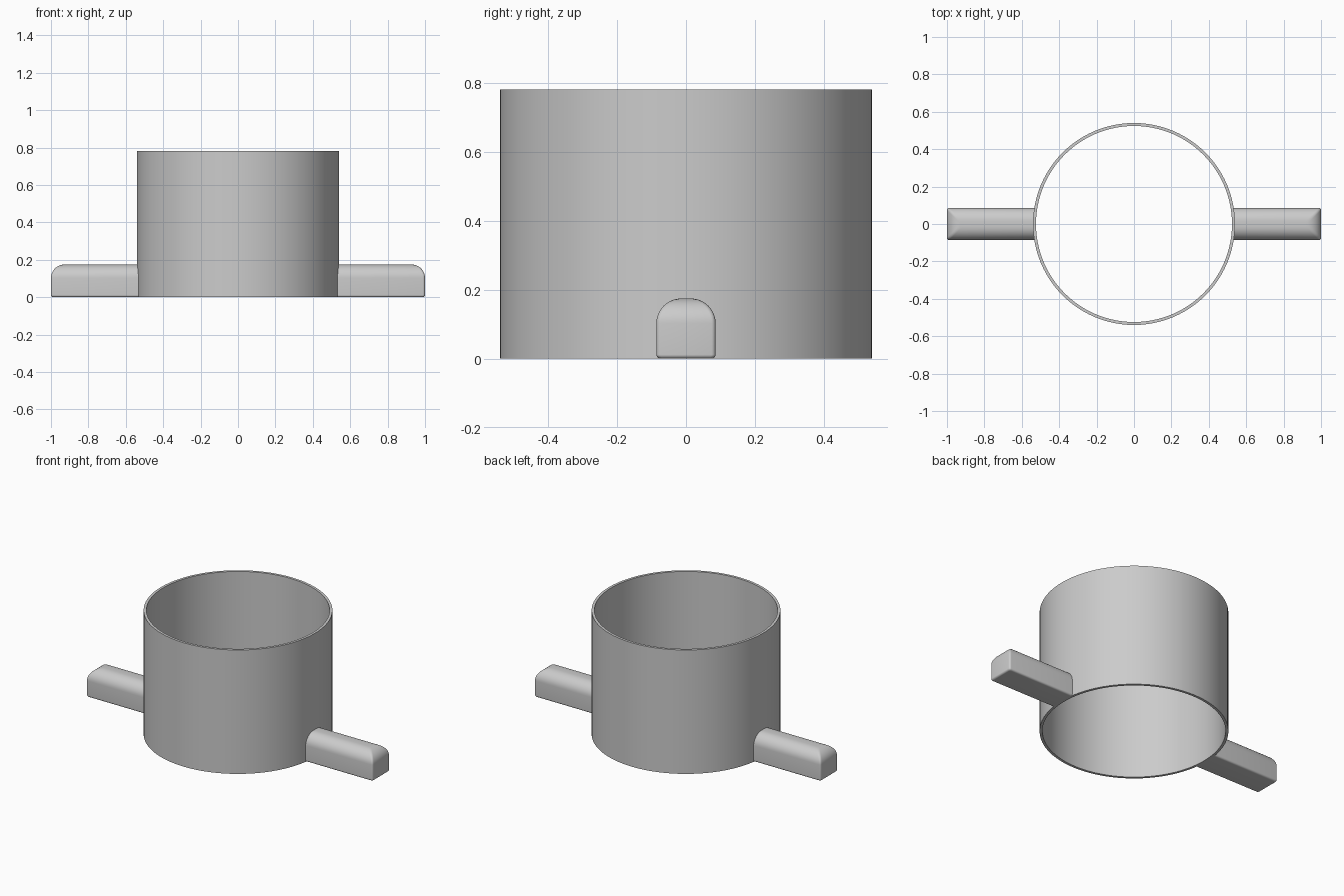
import bpy, bmesh
from math import sin, cos, pi, radians

cube = bpy.data.objects.get("Cube")
if cube:
    bpy.data.objects.remove(cube, do_unlink=True)

grey = bpy.data.materials.new("plain grey")
grey.use_nodes = True
colour = (0.6, 0.6, 0.6, 1)
grey.diffuse_color = colour
grey.node_tree.nodes["Principled BSDF"].inputs["Base Color"].default_value = colour


def loft(name, rings, close=False):
    """Skin a list of equal-length closed rings, capped unless closed."""
    bm = bmesh.new()
    loops = [[bm.verts.new(p) for p in ring] for ring in rings]
    n = len(loops[0])
    pairs = list(zip(loops, loops[1:]))
    if close:
        pairs.append((loops[-1], loops[0]))
    else:
        bm.faces.new(loops[0])
        bm.faces.new(loops[-1])
    for a, b in pairs:
        for i in range(n):
            j = (i + 1) % n
            bm.faces.new((a[i], a[j], b[j], b[i]))
    bmesh.ops.recalc_face_normals(bm, faces=bm.faces)
    mesh = bpy.data.meshes.new(name)
    bm.to_mesh(mesh)
    bm.free()
    mesh.materials.append(grey)
    obj = bpy.data.objects.new(name, mesh)
    bpy.context.collection.objects.link(obj)
    bpy.ops.object.select_all(action="DESELECT")
    obj.select_set(True)
    bpy.context.view_layer.objects.active = obj
    bpy.ops.object.shade_smooth_by_angle(angle=radians(30))
    return obj


# Open tube wall
OUTER, INNER, HEIGHT, SEGMENTS = 0.54, 0.524, 0.782, 96


def circle(r, z):
    return [(r * cos(2 * pi * i / SEGMENTS), r * sin(2 * pi * i / SEGMENTS), z)
            for i in range(SEGMENTS)]


loft("tube_wall", [circle(OUTER, 0), circle(OUTER, HEIGHT),
                   circle(INNER, HEIGHT), circle(INNER, 0)], close=True)

# Side handles: rounded top, slightly eased bottom and end corners
ROOT, TIP, HALF, TOP = 0.53, 1.0, 0.086, 0.175
ROUND, EASE, STEPS = 0.072, 0.012, 10


def handle_ring(side, inset, z):
    x, y = TIP - inset, HALF - inset
    r = min(EASE, y * 0.8)
    arc = [(x - r + r * cos(t), y - r + r * sin(t))
           for t in (pi / 2 * k / 4 for k in range(5))]
    half = arc + [(ROOT, y)]
    outline = half + [(px, -py) for px, py in reversed(half)]
    return [(side * px, py, z) for px, py in outline]


def fillet(r, z, direction):
    angles = [pi / 2 * k / STEPS for k in range(STEPS + 1)]
    return [(r - r * cos(a), z + direction * r * sin(a)) for a in angles]


section = fillet(EASE, EASE, -1)[::-1] + fillet(ROUND, TOP - ROUND, 1)
for side, label in ((1, "left_handle"), (-1, "right_handle")):
    loft(label, [handle_ring(side, d, z) for d, z in section])
